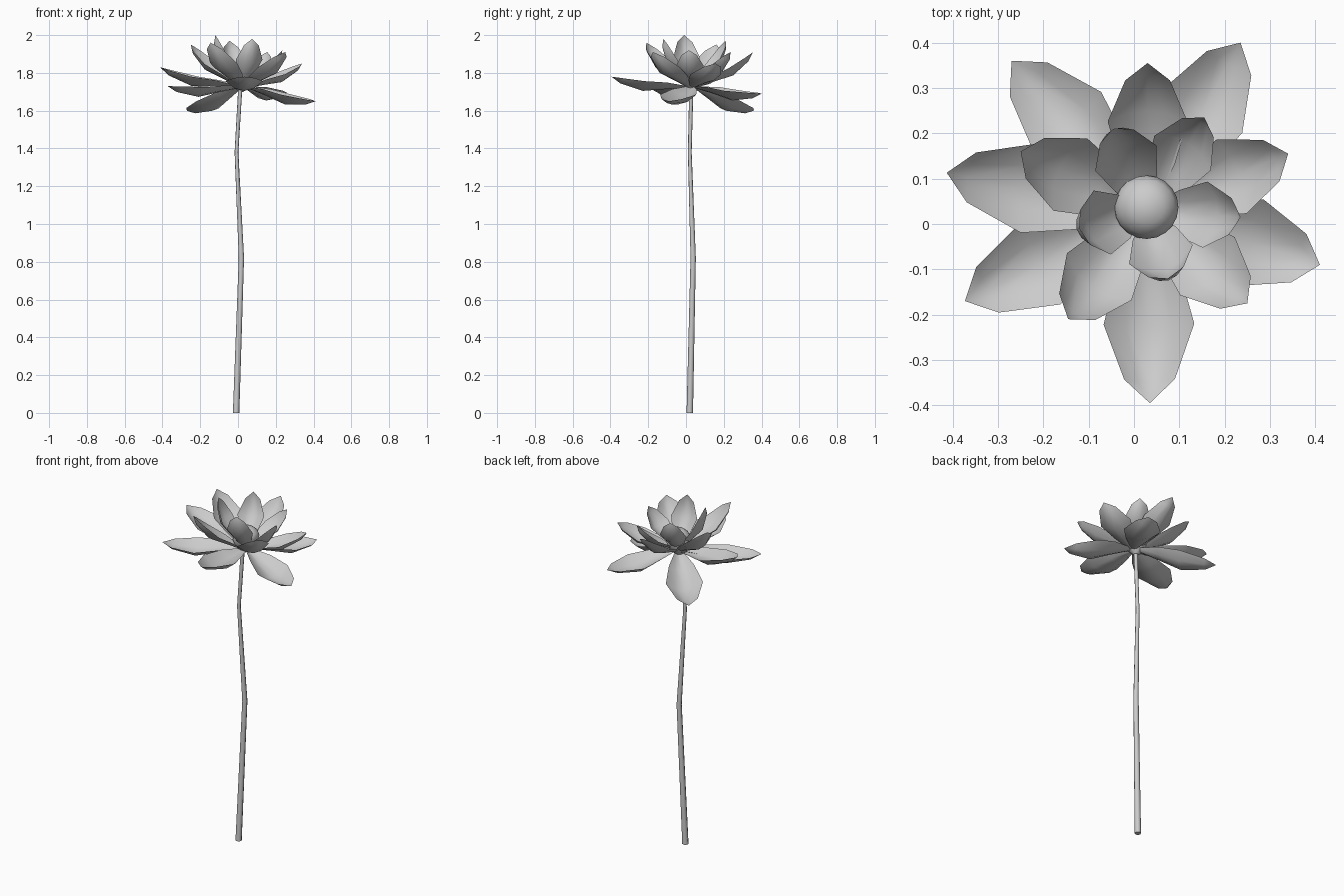
import bpy, bmesh, math
from mathutils import Vector

if "Cube" in bpy.data.objects:
    bpy.data.objects.remove(bpy.data.objects["Cube"], do_unlink=True)

grey = bpy.data.materials.new("light grey")
grey.use_nodes = True
grey.diffuse_color = (0.6, 0.6, 0.6, 1)
grey.node_tree.nodes["Principled BSDF"].inputs["Base Color"].default_value = (0.6, 0.6, 0.6, 1)


def skin(name, rows, closed, caps=False):
    """Skin rows of points into one smooth-shaded object."""
    bm = bmesh.new()
    grid = [[bm.verts.new(p) for p in row] for row in rows]
    n = len(grid[0])
    for a, b in zip(grid, grid[1:]):
        for i in range(n if closed else n - 1):
            j = (i + 1) % n
            bm.faces.new((a[i], a[j], b[j], b[i]))
    if caps:
        bm.faces.new(grid[0][::-1])
        bm.faces.new(grid[-1])
    bmesh.ops.remove_doubles(bm, verts=bm.verts[:], dist=1e-5)
    mesh = bpy.data.meshes.new(name)
    bm.to_mesh(mesh)
    bm.free()
    mesh.materials.append(grey)
    obj = bpy.data.objects.new(name, mesh)
    bpy.context.collection.objects.link(obj)
    bpy.ops.object.select_all(action='DESELECT')
    obj.select_set(True)
    bpy.context.view_layer.objects.active = obj
    bpy.ops.object.shade_smooth_by_angle(angle=math.radians(60))


def ring(centre, radius, sides):
    return [Vector(centre) + Vector((radius * math.cos(a), radius * math.sin(a), 0))
            for a in (math.tau * i / sides for i in range(sides))]


# Petal outline: distance along the petal, share of full width
OUTLINE = [(0, 0.18), (0.28, 0.68), (0.57, 1), (0.87, 0.56), (1, 0)]


def petal(name, tip, half_width, base_z, cup, sag):
    """Cupped leaf-shaped sheet from the flower centre to its tip."""
    tip = Vector(tip)
    out = Vector((tip.x - 0.03, tip.y - 0.03, 0)).normalized()
    base = Vector((0.03, 0.03, base_z)) + out * 0.02
    axis = tip - base
    side = Vector((-out.y, out.x, 0))
    normal = axis.normalized().cross(side)
    rows = []
    for t, w in OUTLINE:
        belly = sag * axis.length * math.sin(math.pi * t ** 1.5)
        spine = base + axis * t - normal * belly
        rows.append([spine + side * half_width * w * u + normal * cup * w * u * u
                     for u in (-1, -0.5, 0, 0.5, 1)])
    skin(name, rows, False)


# Three whorls of petals: half width, base height, cup depth, sag, tips
WHORLS = {
    "outer_petal": (0.1, 1.72, 0.052, 0.125, [
        (-0.413, 0.113, 1.83), (-0.27, 0.36, 1.6), (0.235, 0.4, 1.69),
        (0.41, -0.09, 1.65), (0.035, -0.395, 1.78), (-0.373, -0.17, 1.73)]),
    "middle_petal": (0.088, 1.72, 0.045, 0.14, [
        (0.34, 0.155, 1.85), (0.03, 0.355, 1.91), (-0.25, 0.16, 1.95),
        (-0.145, -0.21, 1.96), (0.25, -0.175, 1.91)]),
    "inner_petal": (0.073, 1.73, 0.04, 0.16, [
        (0.155, 0.235, 1.91), (-0.045, 0.21, 1.97), (-0.12, -0.01, 2.0),
        (0.075, -0.12, 1.98), (0.235, 0.015, 1.92)]),
}
for name, (width, base_z, cup, sag, tips) in WHORLS.items():
    for i, tip in enumerate(tips, 1):
        petal(f"{name}_{i}", tip, width, base_z, cup, sag)

# Domed seed pod in the middle, leaning slightly sideways: x, z, radius
POD = [(0.018, 1.7, 0.012), (0.018, 1.73, 0.045), (0.02, 1.77, 0.066), (0.028, 1.8, 0.07),
       (0.03, 1.825, 0.06), (0.03, 1.845, 0.036), (0.03, 1.852, 0)]
skin("seed_pod", [ring((x, 0.037, z), r, 20) for x, z, r in POD], True)

# Slightly bent, tapering stem: x, y, z, radius
STEM = [(-0.01, 0.02, 0, 0.017), (0.018, 0.038, 0.82, 0.014),
        (-0.008, 0.02, 1.38, 0.01), (0.012, 0.028, 1.72, 0.011)]
skin("stem", [ring((x, y, z), r, 8) for x, y, z, r in STEM], True, caps=True)
